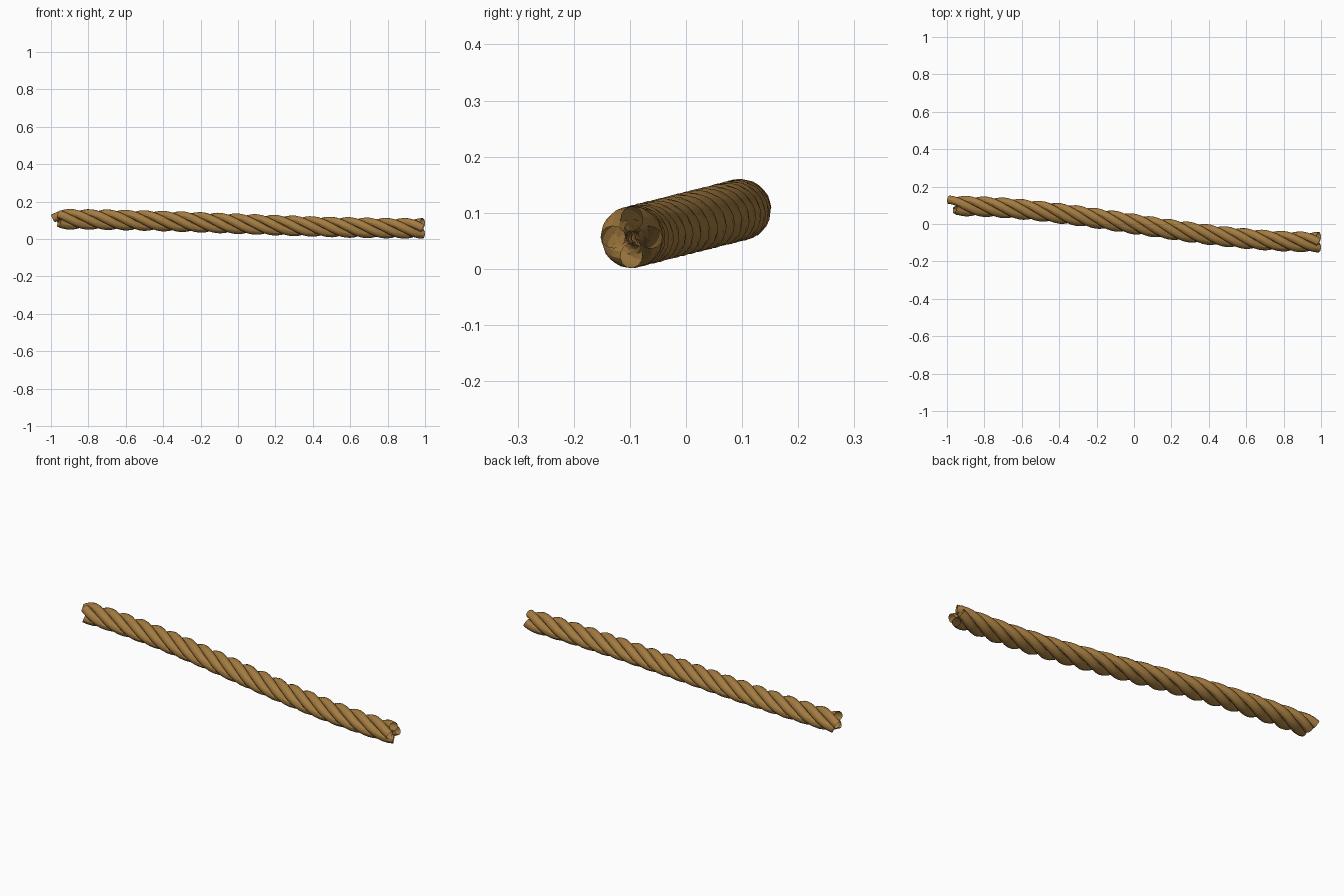
import bpy
from math import sin, cos, pi, tau

cube = bpy.data.objects.get("Cube")
if cube:
    bpy.data.objects.remove(cube, do_unlink=True)

STRANDS = 4
PITCH = 0.397          # length of one full twist
OFFSET = 0.033         # strand centre to rope centre
RADIUS = 0.0225        # strand thickness
RIGHT_END = 0.989
STEPS = 90

# Rope fibre colour
fibre = bpy.data.materials.new("rope_brown")
fibre.use_nodes = True
color = (0.37, 0.2, 0.052, 1)
fibre.diffuse_color = color
bsdf = fibre.node_tree.nodes["Principled BSDF"]
bsdf.inputs["Base Color"].default_value = color
bsdf.inputs["Roughness"].default_value = 0.8


def rope_centre(x):
    """Gently bent centre line of the rope."""
    bend = sin(x * pi / 2)
    return -0.097 * bend, 0.081 - 0.0245 * bend


def strand_point(x, phase):
    y, z = rope_centre(x)
    angle = phase + tau * (x - RIGHT_END) / PITCH
    return x, y + OFFSET * cos(angle), z + OFFSET * sin(angle), 1


def add_strand(name, phase, start):
    """One open-ended tube wound around the centre line."""
    curve = bpy.data.curves.new(name, "CURVE")
    curve.dimensions = "3D"
    curve.bevel_depth = RADIUS
    curve.bevel_resolution = 4
    curve.use_fill_caps = False
    spline = curve.splines.new("POLY")
    spline.points.add(STEPS)
    for i, point in enumerate(spline.points):
        x = start + (RIGHT_END - start) * i / STEPS
        point.co = strand_point(x, phase)
    curve.materials.append(fibre)
    obj = bpy.data.objects.new(name, curve)
    bpy.context.collection.objects.link(obj)
    bpy.ops.object.select_all(action="DESELECT")
    obj.select_set(True)
    bpy.context.view_layer.objects.active = obj
    bpy.ops.object.convert(target="MESH")
    bpy.ops.object.shade_smooth_by_angle()


# Four twisted strands, the first one sticking out a little at the left end
for n in range(STRANDS):
    add_strand(f"rope_strand_{n + 1}", n * tau / STRANDS,
               -0.989 if n == 0 else -0.957)
